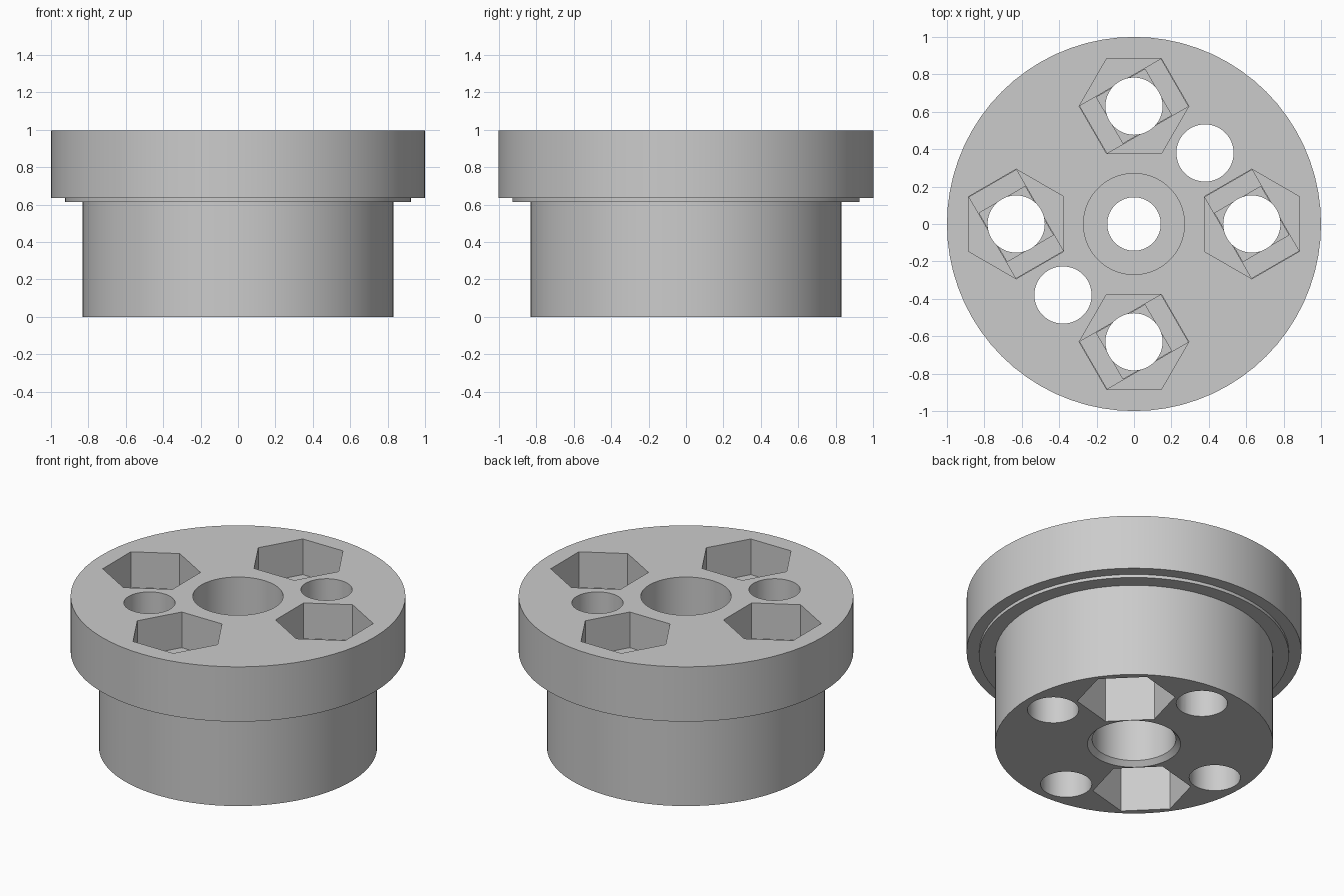
import bpy
import bmesh
from math import cos, sin, pi, radians
from mathutils import Matrix

cube = bpy.data.objects.get("Cube")
if cube:
    bpy.data.objects.remove(cube, do_unlink=True)

SEGMENTS = 72
HOLE_R, HEX_R = 0.153, 0.293
TOP, LAYER = 0.996, 0.02

# Single grey material
grey = bpy.data.materials.new("plain grey")
grey.use_nodes = True
colour = (0.6, 0.6, 0.6, 1)
grey.diffuse_color = colour
grey.node_tree.nodes["Principled BSDF"].inputs["Base Color"].default_value = colour


def make_object(name, bm):
    bmesh.ops.recalc_face_normals(bm, faces=bm.faces)
    mesh = bpy.data.meshes.new(name)
    bm.to_mesh(mesh)
    bm.free()
    mesh.materials.append(grey)
    obj = bpy.data.objects.new(name, mesh)
    bpy.context.collection.objects.link(obj)
    return obj


def lathe(name, profile):
    """Revolve a closed (radius, height) profile about z."""
    bm = bmesh.new()
    rings = []
    for i in range(SEGMENTS):
        a = 2 * pi * i / SEGMENTS
        rings.append([bm.verts.new((r * cos(a), r * sin(a), z)) for r, z in profile])
    n = len(profile)
    for i in range(SEGMENTS):
        a, b = rings[i], rings[(i + 1) % SEGMENTS]
        for j in range(n):
            k = (j + 1) % n
            bm.faces.new((a[j], b[j], b[k], a[k]))
    return make_object(name, bm)


def polygon(radius, sides):
    return [(radius * cos(2 * pi * i / sides), radius * sin(2 * pi * i / sides))
            for i in range(sides)]


def rectangle(u, v):
    return [(-u, -v), (u, -v), (u, v), (-u, v)]


def add_prism(bm, points, z0, z1, centre, turn):
    """Add a closed upright prism."""
    place = Matrix.Translation((*centre, 0)) @ Matrix.Rotation(turn, 4, "Z")
    low, high = [[bm.verts.new(place @ Matrix.Translation((x, y, z)).to_translation())
                  for x, y in points] for z in (z0, z1)]
    bm.faces.new(low[::-1])
    bm.faces.new(high)
    for i in range(len(points)):
        k = (i + 1) % len(points)
        bm.faces.new((low[i], low[k], high[k], high[i]))


def nut_hole(bm, distance, angle, depth, from_top):
    """Through hole with a hexagonal nut pocket and two thin stepped layers."""
    centre = (distance * cos(angle), distance * sin(angle))
    turn = angle - pi / 2
    slanted = turn + radians(30)
    steps = [(polygon(HEX_R, 6), turn),
             (rectangle(0.25, 0.146), slanted),
             (rectangle(0.15, 0.142), slanted)]
    for i, (points, rotation) in enumerate(steps):
        floor, outside = depth + i * LAYER, 0.1 + i * LAYER
        z0, z1 = (TOP - floor, TOP + outside) if from_top else (-outside, floor)
        add_prism(bm, points, z0, z1, centre, rotation)
    add_prism(bm, polygon(HOLE_R, 48), -0.3, TOP + 0.3, centre, turn)


# Flanged hub with stepped centre bore
hub = lathe("flanged_hub", [
    (0.279, 0), (0.831, 0), (0.831, 0.614), (0.925, 0.614), (0.925, 0.635),
    (1, 0.635), (1, TOP), (0.27, TOP), (0.27, 0.66), (0.143, 0.66),
    (0.143, 0.5), (0.25, 0.5), (0.25, 0.03)])

# Four nut pockets in the flange face, two diagonal ones in the underside
holes = bmesh.new()
for i in range(4):
    nut_hole(holes, 0.63, i * pi / 2, 0.235, True)
for i in range(2):
    nut_hole(holes, 0.537, pi / 4 + i * pi, 0.4, False)
cutter = make_object("hole_cutter", holes)
cutter.hide_render = True

bpy.ops.object.select_all(action="DESELECT")
hub.select_set(True)
bpy.context.view_layer.objects.active = hub
mod = hub.modifiers.new("holes", "BOOLEAN")
mod.operation, mod.solver, mod.object = "DIFFERENCE", "EXACT", cutter
mod.use_self = True
bpy.ops.object.modifier_apply(modifier=mod.name)
bpy.data.objects.remove(cutter, do_unlink=True)

# Smooth round walls, crisp edges
bpy.ops.object.shade_smooth_by_angle(angle=radians(25))
